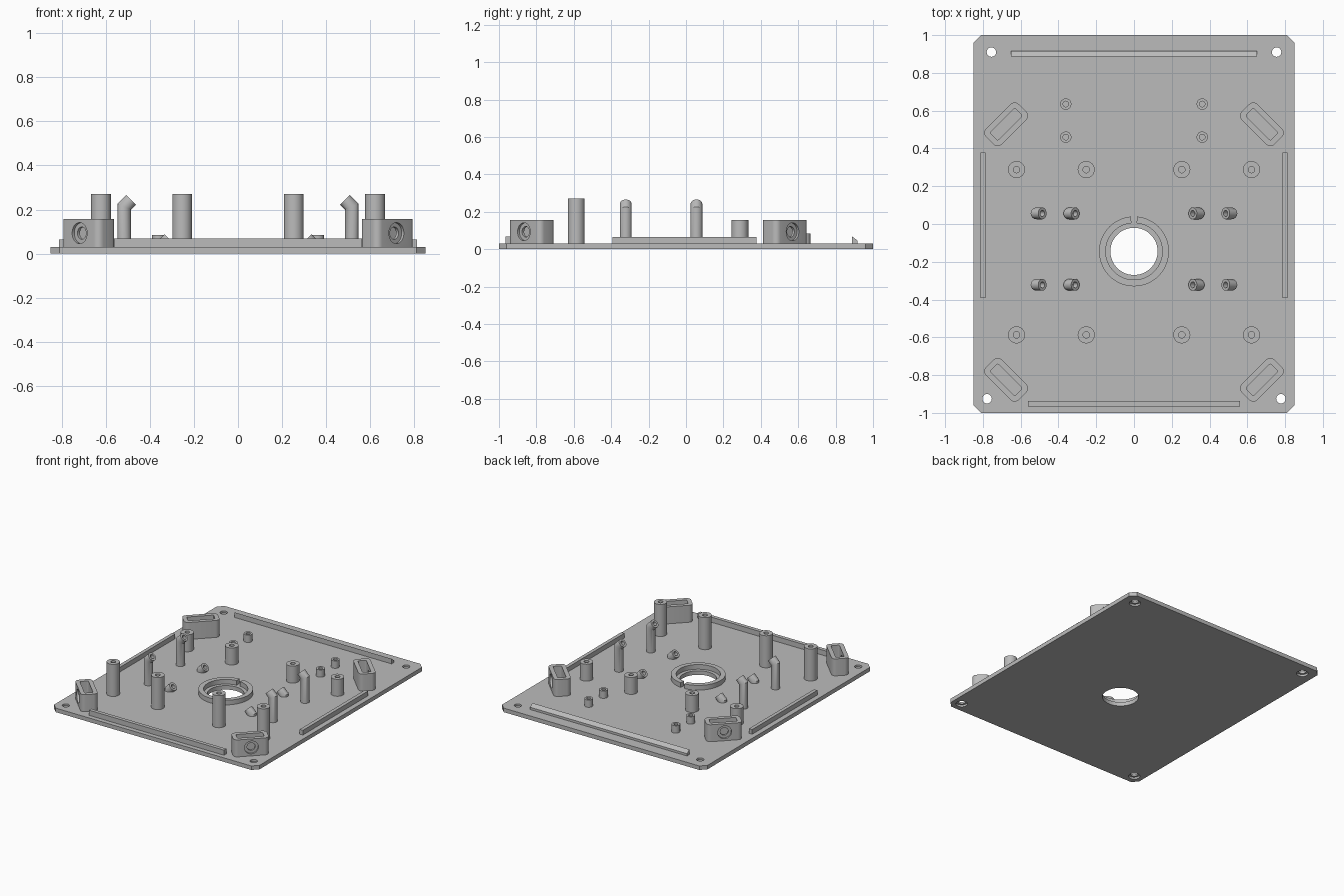
import bpy, bmesh, math
from mathutils import Vector, Matrix

if "Cube" in bpy.data.objects:
    bpy.data.objects.remove(bpy.data.objects["Cube"])

GREY = (0.5, 0.5, 0.5, 1)
grey = bpy.data.materials.new("matte grey")
grey.use_nodes = True
grey.diffuse_color = GREY
grey.node_tree.nodes["Principled BSDF"].inputs["Base Color"].default_value = GREY

TOP = 0.03     # top of the plate
SINK = 0.015   # where standing parts start, inside the plate
parts = []


def loft(name, rings):
    """Skin a series of equal-length rings and cap both ends."""
    bm = bmesh.new()
    loops = [[bm.verts.new(p) for p in ring] for ring in rings]
    n = len(loops[0])
    for a, b in zip(loops, loops[1:]):
        for i in range(n):
            j = (i + 1) % n
            bm.faces.new((a[i], a[j], b[j], b[i]))
    bm.faces.new(loops[0])
    bm.faces.new(loops[-1])
    bmesh.ops.recalc_face_normals(bm, faces=bm.faces)
    mesh = bpy.data.meshes.new(name)
    bm.to_mesh(mesh)
    bm.free()
    mesh.materials.append(grey)
    obj = bpy.data.objects.new(name, mesh)
    bpy.context.collection.objects.link(obj)
    parts.append(obj)
    return obj


def circle(x, y, z, r, n=32):
    angles = [math.tau * i / n for i in range(n)]
    return [Vector((x + r * math.cos(a), y + r * math.sin(a), z)) for a in angles]


def round_rect(w, d, r, z, steps=5):
    points = []
    for k, (sx, sy) in enumerate(((1, 1), (-1, 1), (-1, -1), (1, -1))):
        for i in range(steps + 1):
            a = (k + i / steps) * math.pi / 2
            points.append(Vector((sx * (w / 2 - r) + r * math.cos(a),
                                  sy * (d / 2 - r) + r * math.sin(a), z)))
    return points


def box(name, x0, x1, y0, y1, z1, back_z=None):
    back_z = back_z or z1
    rings = []
    for x in (x0, x1):
        rings.append([(x, y0, SINK), (x, y1, SINK), (x, y1, back_z), (x, y0, z1)])
    return loft(name, rings)


def cut(obj, cutters):
    """Subtract the cutters, bake the result and discard them."""
    for c in cutters:
        c.hide_render = True
        mod = obj.modifiers.new("cut", 'BOOLEAN')
        mod.operation, mod.solver, mod.object = 'DIFFERENCE', 'EXACT', c
    bpy.context.view_layer.update()
    graph = bpy.context.evaluated_depsgraph_get()
    baked = bpy.data.meshes.new_from_object(obj.evaluated_get(graph))
    obj.modifiers.clear()
    obj.data = baked
    for c in cutters:
        parts.remove(c)
        bpy.data.objects.remove(c)


# Base plate with chamfered corners, centre opening and counterbored screw holes
CX, CY = 0, -0.145
X, Y, CH = 0.85, 1.0, 0.04
outline = [(X, Y - CH), (X - CH, Y), (CH - X, Y), (-X, Y - CH),
           (-X, CH - Y), (CH - X, -Y), (X - CH, -Y), (X, CH - Y)]
plate = loft("base_plate", [[(x, y, z) for x, y in outline] for z in (0, TOP)])
cutters = [loft("cutter", [circle(CX, CY, z, 0.125, 64) for z in (-0.1, 0.1)])]
for s in (-1, 1):
    for x, y in ((0.755, 0.91), (0.778, -0.925)):
        cutters.append(loft("cutter", [circle(s * x, y, -0.1, 0.04, 24),
                                       circle(s * x, y, 0.015, 0.04, 24),
                                       circle(s * x, y, 0.015, 0.025, 24),
                                       circle(s * x, y, 0.1, 0.025, 24)]))
cut(plate, cutters)

# Split collar around the centre opening, with its gap to the back
R0, R1, STEPS = 0.15, 0.185, 64
gap = 0.09
sections = []
for i in range(STEPS + 1):
    a = math.pi / 2 + gap + (math.tau - 2 * gap) * i / STEPS
    sections.append([(CX + r * math.cos(a), CY + r * math.sin(a), z)
                     for r, z in ((R0, SINK), (R1, SINK), (R1, 0.065), (R0, 0.065))])
loft("centre_collar", sections)

# Edge rails; the back one slopes down to the rear
box("front_rail", -0.56, 0.56, -0.965, -0.937, 0.068)
box("back_rail", -0.65, 0.65, 0.888, 0.916, 0.068, 0.047)
for s, side in ((-1, "right"), (1, "left")):
    box(side + "_rail", s * 0.785, s * 0.812, -0.393, 0.378, 0.065)


def post(name, x, y, top, r, hole, n):
    loft(name, [circle(x, y, SINK, r, n), circle(x, y, top, r, n),
                circle(x, y, top, hole, n), circle(x, y, TOP, hole, n)])


def angled_peg(name, s, x, y, joint):
    """Peg bent 45 degrees towards the middle, with a hole in its end."""
    r, hole, n = 0.031, 0.016, 24
    x *= s
    mitre = circle(x, y, joint, r, n)
    for p in mitre:
        p.z += math.tan(math.pi / 8) * (p.x - x) * s
    axis = Vector((-s, 0, 1)).normalized()
    tilt = Matrix.Rotation(-s * math.pi / 4, 3, 'Y')

    def end_ring(radius, dist):
        centre = Vector((x, y, joint)) + axis * dist
        return [centre + tilt @ p for p in circle(0, 0, 0, radius, n)]

    loft(name, [circle(x, y, 0.01, r, n), mitre, end_ring(r, 0.044),
                end_ring(hole, 0.044), end_ring(hole, 0.014)])


def corner_block(name, sx, sy):
    """Rounded pocket block set diagonally, with a stepped bore in its outer face."""
    w, d = 0.245, 0.118
    block = loft(name, [round_rect(w, d, 0.03, SINK), round_rect(w, d, 0.03, 0.157),
                        round_rect(w - 0.06, d - 0.06, 0.008, 0.157),
                        round_rect(w - 0.06, d - 0.06, 0.008, TOP + 0.005)])
    bore = loft("cutter", [circle(0, 0, z, r, 24) for z, r in
                           ((0.0, 0.028), (d / 2 - 0.014, 0.028),
                            (d / 2 - 0.014, 0.048), (d, 0.048))])
    # local +y is the outward face
    bore.data.transform(Matrix.Translation((0, 0, 0.093)) @ Matrix.Rotation(-math.pi / 2, 4, 'X'))
    cut(block, [bore])
    turn = math.atan2(sy, sx) - math.pi / 2
    place = Vector((sx * 0.677, 0.528 if sy > 0 else -0.825, 0))
    block.data.transform(Matrix.Translation(place) @ Matrix.Rotation(turn, 4, 'Z'))


# Mirrored standing parts
for s, side in ((-1, "right"), (1, "left")):
    for x, place in ((0.253, "inner"), (0.622, "outer")):
        post(f"{side}_{place}_tall_post", s * x, -0.587, 0.27, 0.045, 0.017, 32)
        post(f"{side}_{place}_short_post", s * x, 0.288, 0.157, 0.045, 0.017, 32)
    for y in (0.46, 0.635):
        post(side + "_small_post", s * 0.361, y, 0.085, 0.03, 0.015, 16)
    for y in (0.056, -0.322):
        angled_peg(side + "_tall_peg", s, 0.516, y, 0.2125)
        angled_peg(side + "_low_peg", s, 0.342, y, 0.035)
    corner_block(side + "_front_block", s, -1)
    corner_block(side + "_back_block", s, 1)

# Smooth the round surfaces and keep the edges sharp
bpy.ops.object.select_all(action='DESELECT')
for obj in parts:
    obj.select_set(True)
bpy.context.view_layer.objects.active = plate
bpy.ops.object.shade_smooth_by_angle(angle=math.radians(30))
